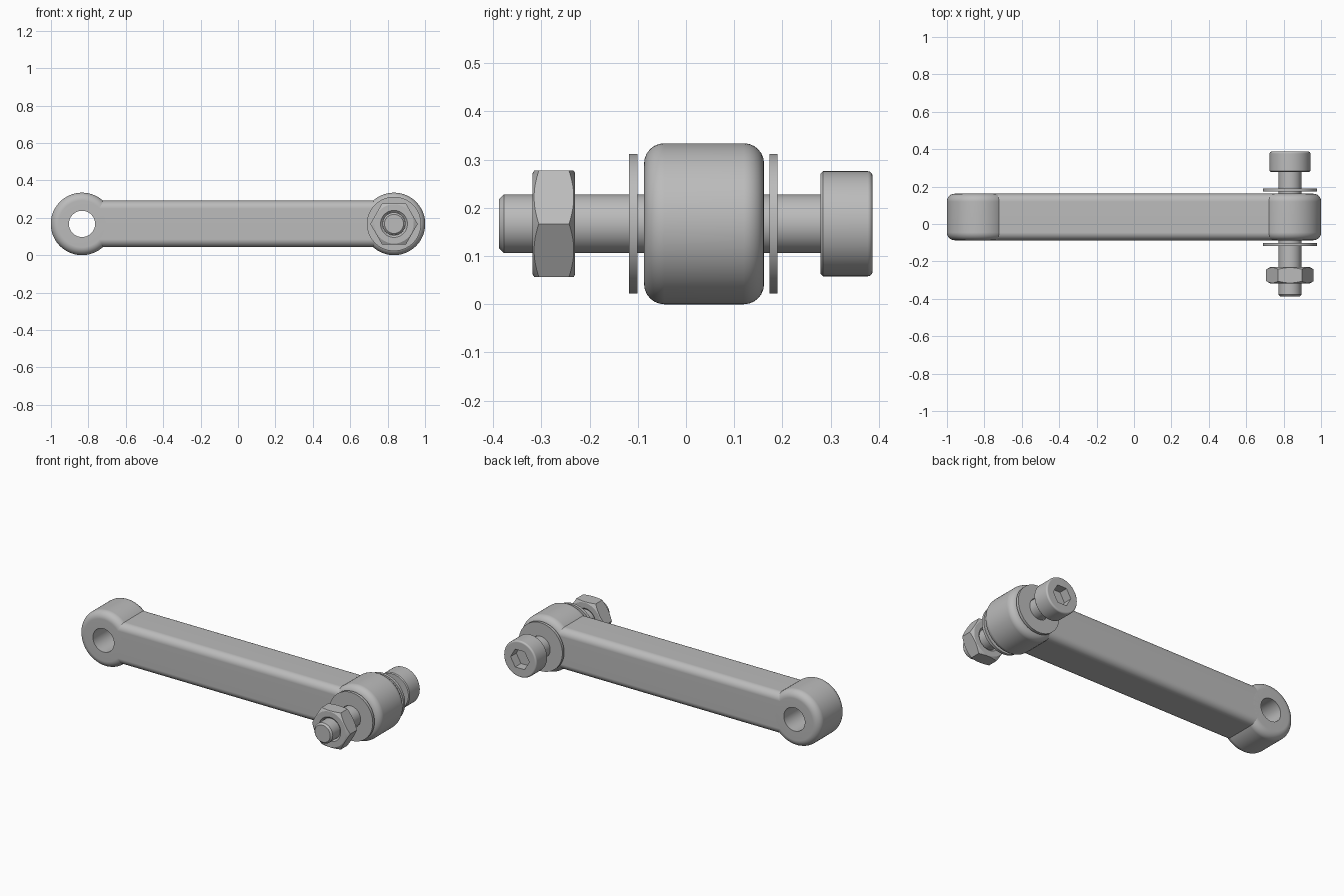
import bpy
import bmesh
from math import sin, cos, pi, radians

if "Cube" in bpy.data.objects:
    bpy.data.objects.remove(bpy.data.objects["Cube"], do_unlink=True)

# Single plain steel colour
steel = bpy.data.materials.new("steel_grey")
steel.use_nodes = True
GREY = (0.5, 0.5, 0.5, 1)
steel.diffuse_color = GREY
steel.node_tree.nodes["Principled BSDF"].inputs["Base Color"].default_value = GREY

EYE_X, AXIS_Z = 0.834, 0.167
FRONT, BACK = -0.087, 0.162
FILLET = 0.042


def add_object(name, bm, location):
    bmesh.ops.recalc_face_normals(bm, faces=bm.faces)
    mesh = bpy.data.meshes.new(name)
    bm.to_mesh(mesh)
    bm.free()
    mesh.materials.append(steel)
    obj = bpy.data.objects.new(name, mesh)
    obj.location = location
    bpy.context.collection.objects.link(obj)
    return obj


def finish(obj):
    """Smooth the curved faces, keeping edges sharp and flats flat."""
    bpy.ops.object.select_all(action='DESELECT')
    obj.select_set(True)
    bpy.context.view_layer.objects.active = obj
    bpy.ops.object.shade_smooth_by_angle(angle=radians(28))
    obj.modifiers.new("Weighted", 'WEIGHTED_NORMAL').keep_sharp = True


def corner(r, y, size, start, steps=6):
    """Quarter-round profile points about the centre (r, y)."""
    angles = [start + pi / 2 * i / steps for i in range(steps + 1)]
    return [(r + size * cos(a), y + size * sin(a)) for a in angles]


def lathe(name, profile, x, sides=64, closed=True):
    """Turn (radius, y) points about the y axis; open ends are capped."""
    bm = bmesh.new()
    rings = [[bm.verts.new((r * cos(2 * pi * i / sides), y, r * sin(2 * pi * i / sides)))
              for i in range(sides)] for r, y in profile]
    pairs = list(zip(rings, rings[1:]))
    if closed:
        pairs.append((rings[-1], rings[0]))
    else:
        bm.faces.new(rings[0])
        bm.faces.new(rings[-1])
    for a, b in pairs:
        for i in range(sides):
            j = (i + 1) % sides
            bm.faces.new((a[i], a[j], b[j], b[i]))
    return add_object(name, bm, (x, 0, AXIS_Z))


def boolean(obj, tool, operation):
    """Apply a boolean and discard the tool object."""
    tool.hide_render = True
    mod = obj.modifiers.new("Cut", 'BOOLEAN')
    mod.operation, mod.object, mod.solver = operation, tool, 'EXACT'
    bpy.context.view_layer.update()
    bpy.context.view_layer.objects.active = obj
    bpy.ops.object.modifier_apply(modifier=mod.name)
    bpy.data.objects.remove(tool, do_unlink=True)


# Round link eyes with filleted rims and through holes
eye_profile = ([(0.07, FRONT)]
               + corner(AXIS_Z - FILLET, FRONT + FILLET, FILLET, -pi / 2)
               + corner(AXIS_Z - FILLET, BACK - FILLET, FILLET, 0)
               + [(0.07, BACK)])
for name, side in (("right_eye", -1), ("left_eye", 1)):
    finish(lathe(name, eye_profile, side * EYE_X, 96))

# Straight bar with rounded long edges, ends buried in the eyes
bm = bmesh.new()
half_y, half_z, half_x = (BACK - FRONT) / 2, 0.124, EYE_X - 0.085
section = []
for k, (sy, sz) in enumerate(((1, 1), (-1, 1), (-1, -1), (1, -1))):
    section += corner(sy * (half_y - FILLET), sz * (half_z - FILLET), FILLET, k * pi / 2)
ends = [[bm.verts.new((x, y, z)) for y, z in section] for x in (-half_x, half_x)]
for end in ends:
    bm.faces.new(end)
for i in range(len(section)):
    j = (i + 1) % len(section)
    bm.faces.new((ends[0][i], ends[0][j], ends[1][j], ends[1][i]))
finish(add_object("link_bar", bm, (0, (FRONT + BACK) / 2, AXIS_Z)))

# Thin washers either side of the eye
for name, y0, y1 in (("front_washer", -0.118, -0.101), ("back_washer", 0.173, 0.19)):
    finish(lathe(name, [(0.064, y0), (0.145, y0), (0.145, y1), (0.064, y1)], EYE_X))

# Cap screw: chamfered tip, shank and rounded head with hex socket
TIP, HEAD, END, SHANK_R, HEAD_R = -0.388, 0.279, 0.387, 0.061, 0.109
bolt = lathe("cap_screw",
             [(SHANK_R - 0.01, TIP), (SHANK_R, TIP + 0.01), (SHANK_R, HEAD),
              (HEAD_R - 0.005, HEAD), (HEAD_R, HEAD + 0.005)]
             + corner(HEAD_R - 0.01, END - 0.01, 0.01, 0, 4), EYE_X, closed=False)
socket = lathe("socket_cutter", [(0.062, END - 0.055), (0.062, END + 0.05)],
               EYE_X, 6, closed=False)
boolean(bolt, socket, 'DIFFERENCE')
finish(bolt)

# Hex nut: six-sided prism trimmed by a chamfered turning
N0, N1, CH = -0.318, -0.23, 0.015
nut = lathe("hex_nut", [(0.127, N0 - 0.01), (0.127, N1 + 0.01)], EYE_X, 6, closed=False)
turning = lathe("nut_trim",
                [(0.072, N0), (0.105, N0), (0.131, N0 + CH), (0.131, N1 - CH),
                 (0.105, N1), (0.072, N1), (0.0615, N1 - 0.01), (0.0615, N0 + 0.01)],
                EYE_X, 96)
boolean(nut, turning, 'INTERSECT')
finish(nut)
